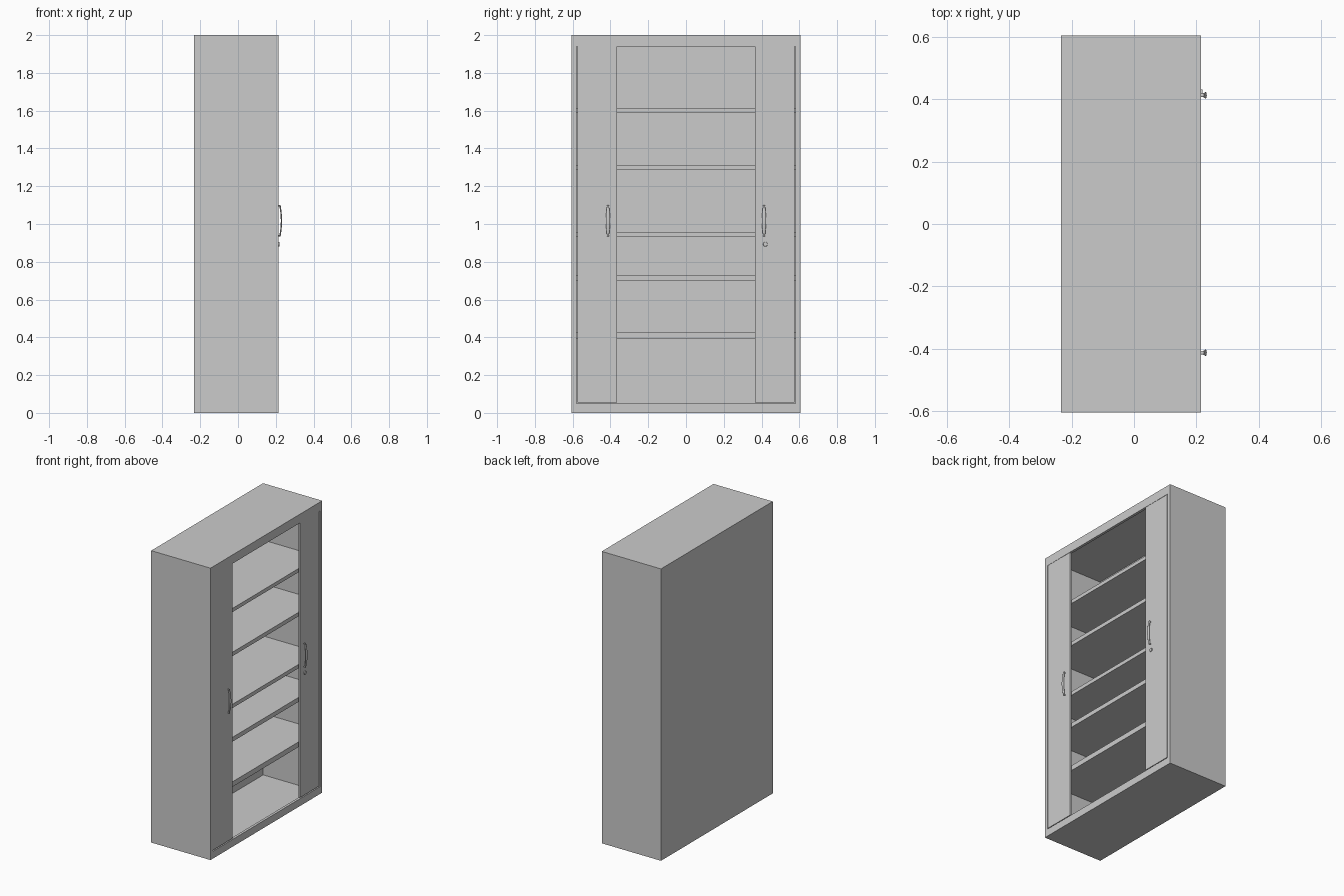
import bpy, bmesh, math
from mathutils import Vector

if "Cube" in bpy.data.objects:
    bpy.data.objects.remove(bpy.data.objects["Cube"])

XB, XF, HY, H = -0.234, 0.215, 0.605, 2.0   # back, front, half width, height
T = 0.004                                   # sheet thickness
OY, OZ0, OZ1 = 0.58, 0.05, 1.94             # front opening


def finish(name, bm, smooth=False):
    bmesh.ops.recalc_face_normals(bm, faces=bm.faces[:])
    me = bpy.data.meshes.new(name)
    bm.to_mesh(me)
    bm.free()
    ob = bpy.data.objects.new(name, me)
    bpy.context.collection.objects.link(ob)
    if smooth:
        bpy.ops.object.select_all(action='DESELECT')
        ob.select_set(True)
        bpy.context.view_layer.objects.active = ob
        bpy.ops.object.shade_smooth_by_angle(angle=math.radians(40))
    return ob


def box(name, x0, x1, y0, y1, z0, z1):
    bm = bmesh.new()
    bmesh.ops.create_cube(bm, size=1)
    for v in bm.verts:
        v.co = Vector((x0 if v.co.x < 0 else x1,
                       y0 if v.co.y < 0 else y1,
                       z0 if v.co.z < 0 else z1))
    return finish(name, bm)


# Carcass: rectangular loops joined from the back, over the front frame, to the inside
def carcass():
    bm = bmesh.new()

    def loop(x, y, z0, z1):
        return [bm.verts.new((x, a, b)) for a, b in
                ((-y, z0), (y, z0), (y, z1), (-y, z1))]

    loops = [loop(XB, HY, 0, H), loop(XF, HY, 0, H),
             loop(XF, OY, OZ0, OZ1), loop(XF - 0.018, OY, OZ0, OZ1),
             loop(XF - 0.018, HY - T, T, H - T),
             loop(XB + T, HY - T, T, H - T)]
    for a, b in zip(loops, loops[1:]):
        for i in range(4):
            j = (i + 1) % 4
            bm.faces.new((a[i], a[j], b[j], b[i]))
    bm.faces.new(loops[0])
    bm.faces.new(loops[-1])
    return finish("cabinet_carcass", bm)


# Bow handle: elliptical rings swept along a bowed path, widest in the middle
def handle(name, y):
    bm = bmesh.new()
    path = [(0.211, 0.938, 0.006), (0.219, 0.938, 0.006)]
    n = 12
    for i in range(n + 1):
        t = i / n
        s = math.sin(math.pi * t)
        path.append((0.222 + 0.008 * s, 0.934 + 0.166 * t, 0.005 + 0.006 * s))
    path += [(0.219, 1.096, 0.006), (0.211, 1.096, 0.006)]
    rings, sides = [], 12
    for i, (x, z, w) in enumerate(path):
        p, q = path[max(i - 1, 0)], path[min(i + 1, len(path) - 1)]
        d = Vector((q[0] - p[0], 0, q[1] - p[1])).normalized()
        nrm = Vector((d.z, 0, -d.x))
        ring = []
        for k in range(sides):
            a = 2 * math.pi * k / sides
            ring.append(bm.verts.new(Vector((x, y + w * math.cos(a), z))
                                     + nrm * 0.0035 * math.sin(a)))
        rings.append(ring)
    for a, b in zip(rings, rings[1:]):
        for k in range(sides):
            j = (k + 1) % sides
            bm.faces.new((a[k], a[j], b[j], b[k]))
    bm.faces.new(rings[0])
    bm.faces.new(rings[-1])
    return finish(name, bm, True)


carcass()

# Shelves
for i, (z0, z1) in enumerate(((0.39, 0.425), (0.70, 0.73), (0.93, 0.956),
                              (1.286, 1.313), (1.588, 1.613))):
    box(f"shelf_{i + 1}", XB + T, 0.19, -HY + T, HY - T, z0, z1)

# Sliding doors and handles, one per side
for side, s in (("left", -1), ("right", 1)):
    ys = sorted((s * 0.365, s * 0.575))
    box(f"door_{side}", 0.202, 0.213, ys[0], ys[1], OZ0 + 0.006, OZ1)
    handle(f"handle_{side}", s * 0.413)

# Lock
bm = bmesh.new()
bmesh.ops.create_cone(bm, cap_ends=True, segments=20, radius1=0.013,
                      radius2=0.011, depth=0.01)
lock = finish("door_lock", bm, True)
lock.rotation_euler = (0, math.pi / 2, 0)
lock.location = (0.214, 0.42, 0.893)
